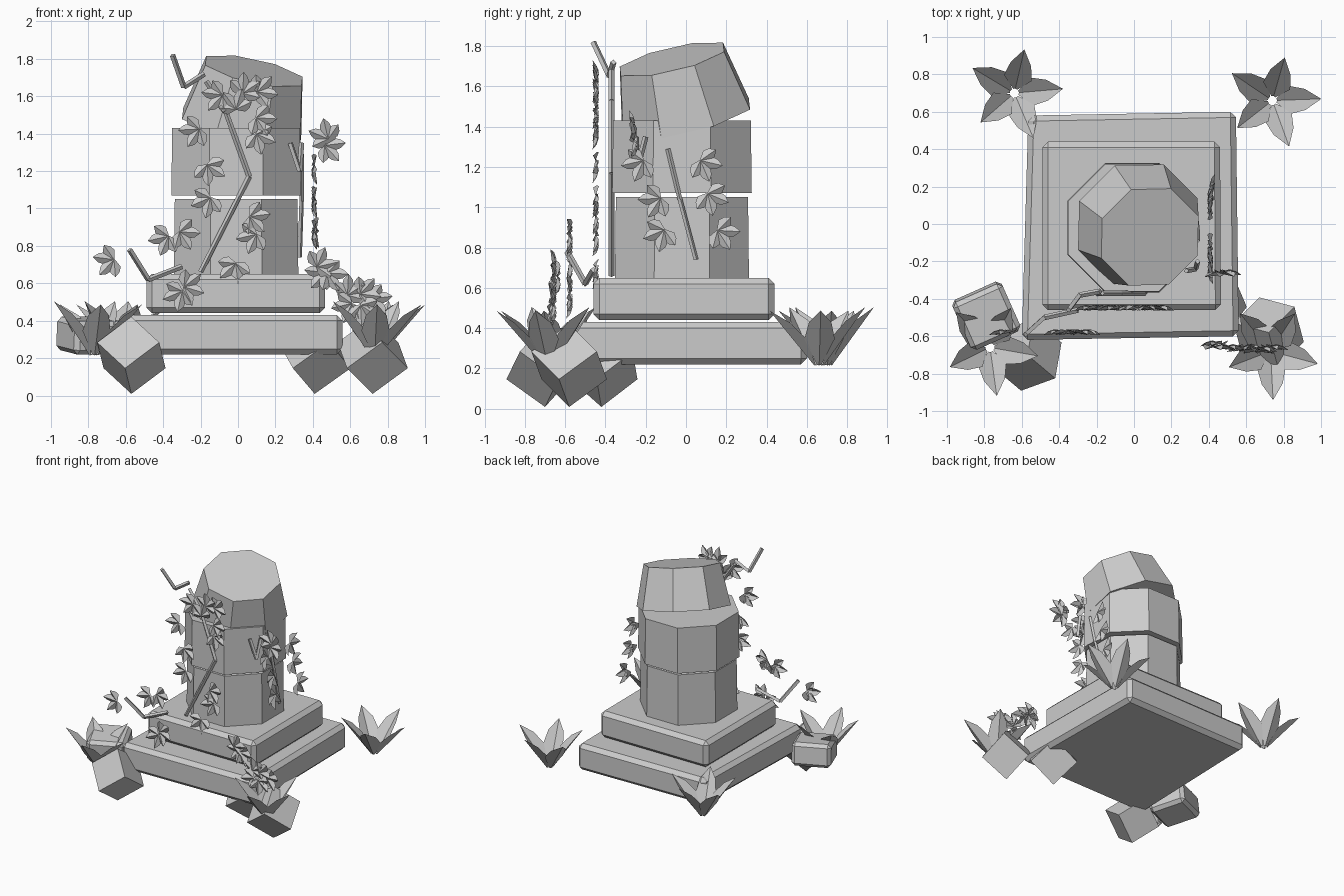
import bpy, bmesh
from math import sin, cos, pi, radians, atan, sqrt
from mathutils import Vector, Matrix

if "Cube" in bpy.data.objects:
    bpy.data.objects.remove(bpy.data.objects["Cube"])

grey = bpy.data.materials.new("plain_grey")
grey.use_nodes = True
grey.diffuse_color = (0.6, 0.6, 0.6, 1)
grey.node_tree.nodes["Principled BSDF"].inputs["Base Color"].default_value = (0.6, 0.6, 0.6, 1)


def finish(name, bm, bevel=0, fix=True):
    if bevel:
        bmesh.ops.bevel(bm, geom=bm.edges[:], offset=bevel, segments=1, affect='EDGES')
    if fix:
        bmesh.ops.recalc_face_normals(bm, faces=bm.faces[:])
    mesh = bpy.data.meshes.new(name)
    bm.to_mesh(mesh)
    bm.free()
    mesh.materials.append(grey)
    ob = bpy.data.objects.new(name, mesh)
    bpy.context.collection.objects.link(ob)
    return ob


def slab(name, corners, z0, z1, bevel):
    bm = bmesh.new()
    low = [bm.verts.new((x, y, z0)) for x, y in corners]
    top = [bm.verts.new((x, y, z1)) for x, y in corners]
    bm.faces.new(low)
    bm.faces.new(top)
    for i in range(4):
        j = (i + 1) % 4
        bm.faces.new((low[i], low[j], top[j], top[i]))
    finish(name, bm, bevel)


def block(name, start, end, r1, r2):
    """Eight-sided column block between two centre points."""
    a, b = Vector(start), Vector(end)
    axis = b - a
    turn = Vector((0, 0, 1)).rotation_difference(axis).to_matrix().to_4x4()
    m = Matrix.Translation((a + b) / 2) @ turn @ Matrix.Rotation(pi / 8, 4, 'Z')
    bm = bmesh.new()
    bmesh.ops.create_cone(bm, cap_ends=True, segments=8, radius1=r1, radius2=r2,
                          depth=axis.length, matrix=m)
    finish(name, bm)


def leaf(bm, base, along, normal, length, width, fold):
    """Pointed leaf folded along its midrib."""
    d = along.normalized()
    side = normal.cross(d).normalized()
    n = d.cross(side)
    rows = []
    for t, w in ((0, 0.15), (0.4, 1), (0.72, 0.75)):
        spine = base + d * length * t
        half = side * width * w / 2
        drop = n * fold * w
        rows.append([bm.verts.new(p) for p in (spine - half + drop, spine, spine + half + drop)])
    tip = bm.verts.new(base + d * length)
    for r, s in zip(rows, rows[1:]):
        for i in (0, 1):
            bm.faces.new((r[i], r[i + 1], s[i + 1], s[i]))
    for i in (0, 1):
        bm.faces.new((rows[-1][i], rows[-1][i + 1], tip))


def corner_plant(name, x, y, start):
    bm = bmesh.new()
    for k in range(5):
        a = radians(start + 72 * k)
        out = Vector((cos(a), sin(a), 0))
        rise = 1.15 + 0.2 * (k % 2)
        along = out + Vector((0, 0, rise))
        normal = Vector((0, 0, 1)) - out * rise
        leaf(bm, Vector((x, y, 0.215)) + out * 0.025, along, normal, 0.36, 0.15, 0.035)
    finish(name, bm, fix=False)


def ivy(name, spots, side=False):
    """Fans of small leaves hanging flat against a wall."""
    bm = bmesh.new()
    out = Vector((1, 0, 0)) if side else Vector((0, -1, 0))
    across = Vector((0, 1, 0)) if side else Vector((1, 0, 0))
    for x, y, z, aim in spots:
        heart = Vector((x, y, z)) - (across * cos(radians(aim))
                                     + Vector((0, 0, sin(radians(aim))))) * 0.05
        for k, spread in enumerate((-75, -27, 27, 75)):
            a = radians(aim + spread)
            along = across * cos(a) + Vector((0, 0, sin(a))) + out * 0.12
            leaf(bm, heart, along, out, 0.115 if k in (1, 2) else 0.095, 0.065, -0.022)
    finish(name, bm, fix=False)


def stem(name, points, radius):
    bm = bmesh.new()
    for p, q in zip(points, points[1:]):
        a, b = Vector(p), Vector(q)
        m = (Matrix.Translation((a + b) / 2)
             @ Vector((0, 0, 1)).rotation_difference(b - a).to_matrix().to_4x4())
        bmesh.ops.create_cone(bm, cap_ends=True, segments=4, radius1=radius,
                              radius2=radius, depth=(b - a).length, matrix=m)
    finish(name, bm)


# Stepped plinth
slab("lower_step", [(-0.60, -0.62), (0.56, -0.60), (0.545, 0.60), (-0.565, 0.58)], 0.22, 0.43, 0.03)
slab("upper_step", [(-0.49, -0.46), (0.465, -0.46), (0.46, 0.44), (-0.49, 0.44)], 0.44, 0.65, 0.03)

# Broken column
block("lower_column_block", (-0.01, -0.02, 0.65), (-0.01, -0.02, 1.05), 0.36, 0.355)
block("middle_column_block", (-0.01, -0.02, 1.07), (-0.01, -0.02, 1.43), 0.375, 0.37)
block("column_top", (0.02, 0.0, 1.44), (0.085, -0.07, 1.735), 0.35, 0.285)

# Rocks standing on one corner, and a flat one
for name, x, y, spin in (("front_right_rock", -0.57, -0.70, 20),
                         ("front_left_rock", 0.72, -0.58, 0),
                         ("under_step_rock", 0.41, -0.42, 8)):
    bm = bmesh.new()
    tilt = Matrix.Rotation(atan(sqrt(2)), 4, 'Y') @ Matrix.Rotation(pi / 4, 4, 'Z')
    tilt = Matrix.Rotation(-atan(1 / sqrt(2)), 4, 'Y') @ Matrix.Rotation(pi / 4, 4, 'X') \
        if spin == 20 else Vector((1, 1, 1)).rotation_difference(Vector((0, 0, 1))).to_matrix().to_4x4()
    bmesh.ops.create_cube(bm, size=0.238, matrix=Matrix.Translation((x, y, 0.215))
                          @ Matrix.Rotation(radians(spin), 4, 'Z') @ tilt)
    finish(name, bm)
bm = bmesh.new()
bmesh.ops.create_cube(bm, size=1, matrix=Matrix.Translation((-0.79, -0.49, 0.32))
                      @ Matrix.Rotation(radians(24), 4, 'Z') @ Matrix.Rotation(radians(6), 4, 'X')
                      @ Matrix.Diagonal((0.29, 0.28, 0.18, 1)))
finish("flat_rock", bm, 0.025)

# Plants on the four corners
corner_plant("back_right_plant", -0.64, 0.70, 5)
corner_plant("back_left_plant", 0.74, 0.66, 2)
corner_plant("front_right_plant", -0.77, -0.66, -10)
corner_plant("front_left_plant", 0.73, -0.68, -15)

# Climbing leaves
F, L = -0.45, -0.58
ivy("front_ivy", [(0.15, F, 1.64, 20), (0.05, F, 1.66, 60), (-0.02, F, 1.58, 100), (-0.13, F, 1.59, 200),
                  (-0.25, F, 1.40, 210), (0.14, F, 1.46, -30), (0.13, F, 1.36, -50),
                  (-0.14, F, 1.19, -60), (-0.18, F, 1.02, 230), (0.11, F, 0.94, -20),
                  (0.06, F, 0.83, 220), (-0.03, F, 0.66, 250)])
ivy("lower_ivy", [(-0.27, L, 0.85, -30), (-0.41, L, 0.82, 220), (-0.24, L, 0.59, 10),
                  (-0.33, L, 0.52, 230), (-0.71, L, 0.71, 200)])
ivy("corner_ivy", [(0.46, -0.66, 0.72, 40), (0.42, -0.64, 0.64, 200), (0.52, -0.66, 0.63, -30),
                   (0.61, -0.66, 0.58, 60), (0.70, -0.67, 0.56, 20), (0.76, -0.66, 0.50, -20),
                   (0.57, -0.67, 0.46, 220), (0.68, -0.68, 0.44, -60)])
ivy("high_left_ivy", [(0.45, -0.27, 1.41, 130), (0.51, -0.26, 1.32, -20)])
ivy("side_ivy", [(0.41, -0.25, 1.20, 220), (0.41, -0.17, 1.02, 210), (0.41, -0.14, 0.85, 230),
                 (0.41, 0.11, 1.20, -40), (0.41, 0.14, 1.03, -50), (0.42, 0.20, 0.86, -30)], side=True)

# Bare stems and twigs
stem("front_stem", [(-0.17, -0.37, 1.68), (-0.07, -0.37, 1.53), (0.06, -0.37, 1.17), (-0.20, -0.37, 0.66)], 0.014)
stem("side_stem", [(0.34, -0.09, 1.29), (0.34, -0.03, 1.04), (0.33, 0.05, 0.74)], 0.012)
stem("upper_twig", [(-0.35, -0.46, 1.82), (-0.29, -0.38, 1.65), (-0.18, -0.36, 1.72)], 0.015)
stem("lower_twig", [(-0.58, -0.59, 0.78), (-0.48, -0.50, 0.62), (-0.30, -0.46, 0.69)], 0.015)
stem("side_twig", [(0.28, -0.25, 1.35), (0.33, -0.24, 1.20), (0.34, -0.20, 1.35)], 0.014)
